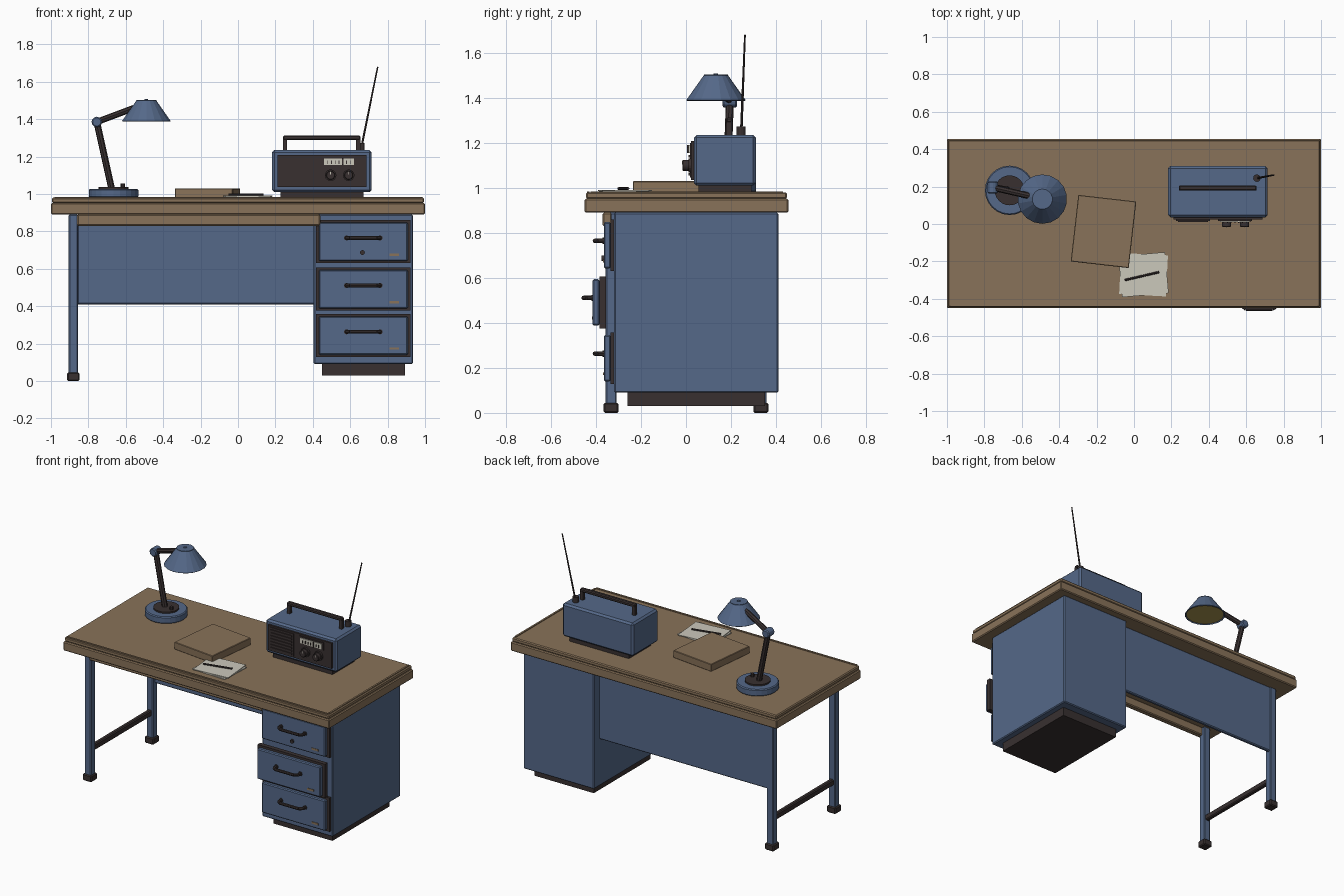
import bpy, math
from mathutils import Vector

default_cube = bpy.data.objects.get("Cube")
if default_cube:
    bpy.data.objects.remove(default_cube, do_unlink=True)


def material(name, red, green, blue_part):
    colour = (red, green, blue_part, 1)
    made = bpy.data.materials.new(name)
    made.use_nodes = True
    made.diffuse_color = colour
    made.node_tree.nodes["Principled BSDF"].inputs["Base Color"].default_value = colour
    return made


blue = material("steel blue", .09, .14, .25)
wood = material("wood brown", .25, .17, .1)
dark = material("dark brown", .04, .03, .03)
cream = material("paper cream", .6, .58, .5)
yellow = material("bulb yellow", .4, .3, .08)

UP, FORWARD = Vector((0, 0, 1)), Vector((0, -1, 0))
SURFACE, UNDERSIDE = .98, .89
SOFT = .006


def span(middle, width):
    return middle - width / 2, middle + width / 2


def grow(limits, amount):
    return limits[0] - amount, limits[1] + amount


def finish(name, mat, bevel):
    part = bpy.context.object
    part.name = name
    part.data.materials.append(mat)
    if bevel:
        modifier = part.modifiers.new("Bevel", "BEVEL")
        modifier.width = bevel
        modifier.segments = 1
    return part


def box(name, x, y, z, mat, bevel=0, turn=0):
    """Box filling three (low, high) spans, turned about its own vertical axis."""
    low, high = [Vector(corner) for corner in zip(x, y, z)]
    bpy.ops.mesh.primitive_cube_add(size=1, location=(low + high) / 2)
    bpy.context.object.scale = high - low
    bpy.ops.object.transform_apply(location=False, rotation=False, scale=True)
    bpy.context.object.rotation_euler.z = math.radians(turn)
    return finish(name, mat, bevel)


def rod(name, start, end, radius, mat, sides=8, tip=None, bevel=0, cap="NGON"):
    """Cylinder, or cone if a tip radius is given, between two points."""
    along = end - start
    bpy.ops.mesh.primitive_cone_add(
        vertices=sides, radius1=radius, radius2=radius if tip is None else tip,
        depth=along.length, location=(start + end) / 2, end_fill_type=cap)
    bpy.context.object.rotation_euler = along.to_track_quat("Z", "Y").to_euler()
    return finish(name, mat, bevel)


# Desk top, with thin raised strips along two edges
desk_x, desk_y = (-1, 1), (-.45, .455)
box("top_slab", desk_x, desk_y, (UNDERSIDE, .952), wood, SOFT)
box("top_surface", grow(desk_x, -SOFT), grow(desk_y, -SOFT), (.952, SURFACE), wood, SOFT)
strip_z = span(SURFACE, .01)
box("front_edge_strip", grow(desk_x, -.02), span(-.434, .012), strip_z, wood)
box("side_edge_strip", span(.98, .012), grow(desk_y, -.025), strip_z, wood)
box("front_rail", (-.86, .44), span(-.35, .04), (.83, UNDERSIDE), wood, SOFT)
box("modesty_panel", (-.86, .42), span(.34, .025), (.41, UNDERSIDE), blue, SOFT)

# Legs with feet and a stretcher
leg_x = span(-.88, .05)
for place, y in (("front", -.333), ("back", .333)):
    box(place + "_leg", leg_x, span(y, .05), (.03, UNDERSIDE), blue, SOFT)
    box(place + "_foot", grow(leg_x, .008), span(y, .066), (0, .045), dark, SOFT)
box("leg_stretcher", grow(leg_x, -.01), (-.32, .32), span(.21, .04), dark, SOFT)

# Drawer pedestal
pedestal_x, pedestal_y = (.405, .935), (-.32, .41)
box("pedestal", pedestal_x, pedestal_y, (.09, UNDERSIDE), blue, SOFT)
box("plinth", grow(pedestal_x, -.043), grow(pedestal_y, -.06), (.03, .1), dark)


def drawer(name, bottom, pulled):
    """Drawer front on a dark backing, with a splayed handle and a small plate."""
    back = pedestal_y[0] - pulled
    front = back - .045
    backing_x, backing_z = grow(pedestal_x, -.012), (bottom, bottom + .23)
    box(name + "_backing", backing_x, span(back, .03), backing_z, dark)
    box(name + "_front", grow(backing_x, -.015), (front, back - .015),
        grow(backing_z, -.012), blue, SOFT)
    grip = Vector((sum(pedestal_x) / 2, front, bottom + .135))
    profile = [(-.09, 0), (-.09, .025), (-.07, .04)]
    profile += [(-side, out) for side, out in reversed(profile)]
    points = [grip + Vector((side, -out, 0)) for side, out in profile]
    for start, end in zip(points, points[1:]):
        rod(name + "_handle", start, end, .01, dark)
    for mount in (points[0], points[-1]):
        rod(name + "_handle_mount", mount, mount + FORWARD * SOFT, .014, dark)
    box(name + "_plate", span(.835, .05), span(front, SOFT), span(bottom + .046, .013), wood)


drawer("bottom_drawer", .128, 0)
drawer("middle_drawer", .376, .05)
drawer("top_drawer", .63, 0)
lock = Vector((.665, -.36, .687))
rod("drawer_lock", lock, lock + FORWARD * .015, .013, dark, sides=12)

# Radio body and base
radio_x, radio_y, radio_z = (.183, .715), (.035, .31), (1.01, 1.235)
box("radio_base", grow(radio_x, -.043), grow(radio_y, -.02), (SURFACE, radio_z[0]), dark)
box("radio_body", radio_x, radio_y, radio_z, blue, SOFT * 2)


def radio_plate(name, x, z, layer, mat):
    """Plate on the radio front; higher layers stand further out."""
    front = radio_y[0]
    box(name, x, (front - SOFT * layer, front), z, mat)


# Speaker with horizontal slats
face_x, face_z = grow(radio_x, -.027), grow(radio_z, -.026)
radio_plate("radio_face", face_x, face_z, 2, dark)
speaker_x, speaker_z = (face_x[0] + .015, .405), grow(face_z, -.01)
radio_plate("speaker_panel", speaker_x, speaker_z, 3, dark)
for row in range(7):
    height = speaker_z[0] + .02 * (row + .75)
    radio_plate("speaker_slat", grow(speaker_x, -.01), span(height, .01), 4, dark)

# Tuning dial
frame_x, frame_z = span(.54, .18), span(1.172, .054)
dial_x, dial_z = grow(frame_x, -.01), grow(frame_z, -.009)
radio_plate("dial_frame", frame_x, frame_z, 3, dark)
radio_plate("dial", dial_x, dial_z, 4, cream)
for tick in range(7):
    radio_plate("dial_tick", span(dial_x[0] + .02 * (tick + 1), .004),
                span(dial_z[0] + .016, .018), 5, dark)
radio_plate("dial_needle", span(.56, SOFT), dial_z, 5, dark)

# Knobs
for x in (.495, .592):
    knob = Vector((x, .03, 1.1))
    rod("knob_collar", knob, knob + FORWARD * .02, .031, dark, sides=16)
    rod("knob", knob, knob + FORWARD * .046, .024, dark, sides=16, bevel=SOFT / 2)
    radio_plate("knob_mark", span(x, .004), span(knob.z + .012, .018), 8.8, cream)

# Radio handle and antenna
handle_x, handle_y = (.24, .655), span(.192, .028)
box("radio_handle_bar", handle_x, handle_y, span(1.3, .024), dark, SOFT)
for x in grow(handle_x, -.012):
    box("radio_handle_post", span(x, .022), grow(handle_y, -.002), (radio_z[1], 1.3), dark)
socket = Vector((.657, .245, radio_z[1]))
rod("antenna_base", socket, socket + UP * .037, .02, dark, sides=12)
rod("antenna", socket, Vector((.747, .262, 1.68)), .006, dark, tip=.004)

# Lamp base
foot = Vector((-.665, .18, SURFACE))
rod("lamp_base", foot, foot + UP * .047, .132, blue, sides=24, bevel=SOFT)
rod("lamp_base_disc", foot, foot + UP * .057, .08, dark, sides=24)
switch = foot + Vector((.05, -.015, 0))
rod("lamp_switch", switch, switch + UP * .077, .012, dark)

# Lamp arm
elbow = Vector((-.755, .195, 1.385))
rod("lower_arm", foot, elbow, .018, dark)
rod("upper_arm", elbow, Vector((-.515, .14, 1.475)), .017, dark)
rod("elbow_joint", elbow - FORWARD * .032, elbow + FORWARD * .032, .028, blue,
    sides=12, bevel=SOFT)

# Hollow lamp shade with a light disc inside
rim = Vector((-.49, .133, 1.39))
crown = rim + UP * .11
shade = rod("lamp_shade", rim, crown, .132, blue, sides=18, tip=.054, cap="NOTHING")
shade.modifiers.new("Wall", "SOLIDIFY").thickness = SOFT
rod("shade_cap", crown - UP * .01, crown + UP * .003, .054, blue, sides=18)
rod("shade_finial", crown, crown + UP * .008, .01, blue)
rod("lamp_light", rim + UP * .003, rim + UP * .009, .123, yellow, sides=18)

# Book, papers and pen
box("book", span(-.163, .312), span(-.04, .358), (SURFACE, 1.03), wood, SOFT / 2, turn=-6.5)
sheet_x, sheet_y = span(.051, .25), span(-.271, .22)
box("lower_sheet", sheet_x, sheet_y, (SURFACE, .986), cream, turn=-3)
box("upper_sheet", sheet_x, sheet_y, (.986, .991), cream, turn=5)
rod("pen", Vector((-.05, -.3, .997)), Vector((.135, -.257, .997)), SOFT, dark)
